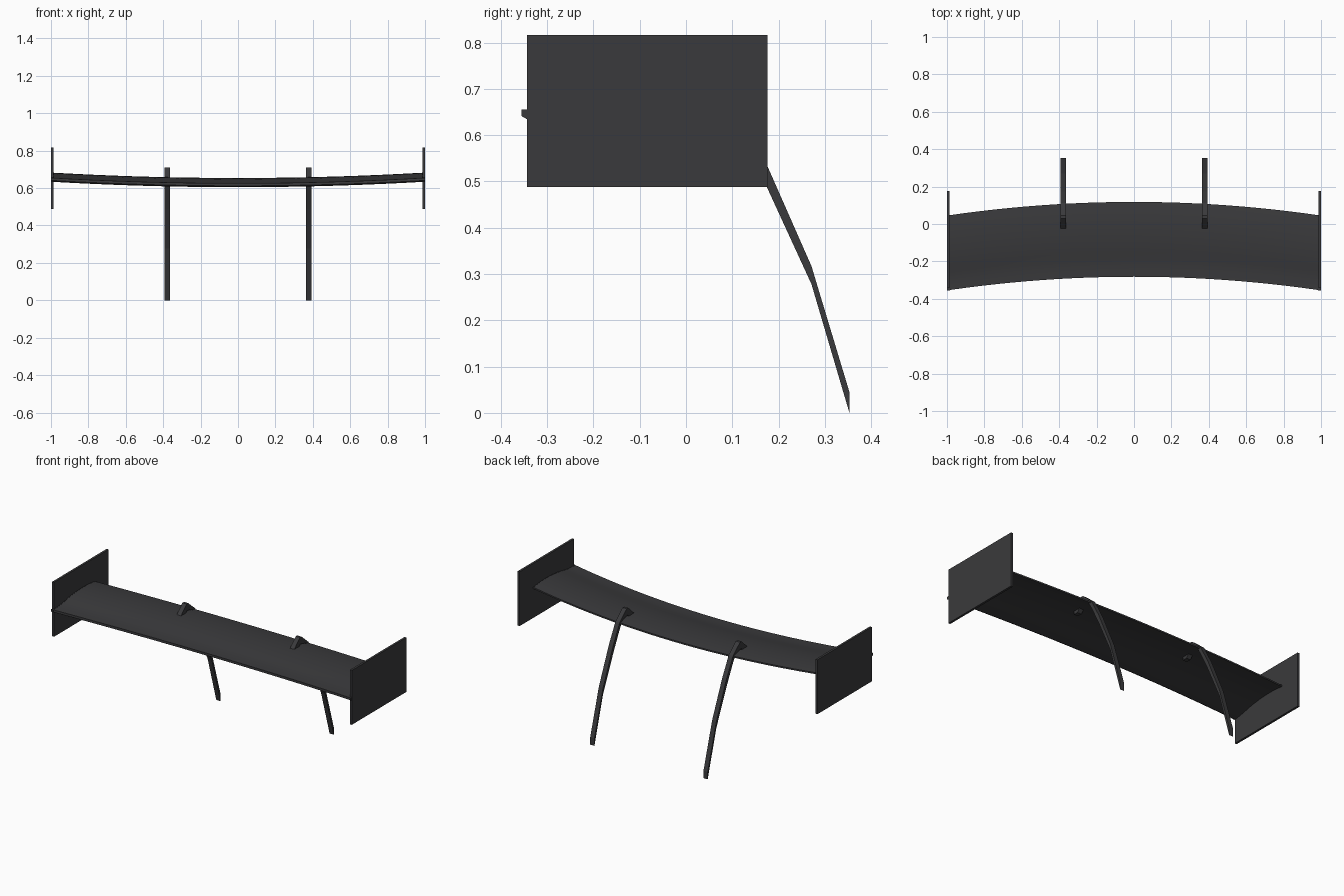
import bpy, bmesh, math

if "Cube" in bpy.data.objects:
    bpy.data.objects.remove(bpy.data.objects["Cube"])

mat = bpy.data.materials.new("dark_carbon")
mat.diffuse_color = (0.042, 0.042, 0.045, 1)
mat.use_nodes = True
mat.node_tree.nodes["Principled BSDF"].inputs["Base Color"].default_value = mat.diffuse_color


def finish(name, bm, smooth=False):
    bmesh.ops.recalc_face_normals(bm, faces=bm.faces)
    me = bpy.data.meshes.new(name)
    bm.to_mesh(me)
    bm.free()
    me.materials.append(mat)
    ob = bpy.data.objects.new(name, me)
    bpy.context.collection.objects.link(ob)
    if smooth:
        bpy.ops.object.select_all(action='DESELECT')
        ob.select_set(True)
        bpy.context.view_layer.objects.active = ob
        bpy.ops.object.shade_smooth_by_angle(angle=math.radians(30))
    return ob


def loft(name, rings, smooth=False):
    """Bridge a row of matching closed sections and cap both ends."""
    bm = bmesh.new()
    vs = [[bm.verts.new(p) for p in r] for r in rings]
    n = len(vs[0])
    for a, b in zip(vs, vs[1:]):
        for i in range(n):
            j = (i + 1) % n
            bm.faces.new((a[i], a[j], b[j], b[i]))
    bm.faces.new(vs[0])
    bm.faces.new(vs[-1])
    return finish(name, bm, smooth)


def prism(name, outline, x0, x1):
    return loft(name, [[(x, y, z) for y, z in outline] for x in (x0, x1)])


# Wing blade: arched section with a front lip, swept and raised to the tips
top = [(-0.282, 0.626), (-0.25, 0.627), (-0.22, 0.629), (-0.19, 0.633),
       (-0.15, 0.641), (-0.11, 0.647), (-0.06, 0.652), (-0.01, 0.654),
       (0.04, 0.653), (0.08, 0.650), (0.118, 0.645)]
under = [(0.118, 0.636), (0.08, 0.640), (0.04, 0.643), (-0.01, 0.643),
         (-0.06, 0.640), (-0.11, 0.634), (-0.15, 0.627), (-0.19, 0.618),
         (-0.22, 0.612), (-0.25, 0.607), (-0.27, 0.605), (-0.282, 0.612)]
stations = [-0.99 + 1.98 * i / 24 for i in range(25)]
loft("wing_blade", [[(x, y - 0.073 * x * x, z + 0.029 * x * x)
                     for y, z in top + under] for x in stations], True)

# Swan-neck arm outline: up from the foot, over the trailing edge, hooked in
arm = [(0.353, 0.0), (0.353, 0.045), (0.271, 0.317), (0.175, 0.535),
       (0.112, 0.652), (0.045, 0.709), (0.03, 0.709), (-0.03, 0.652),
       (-0.03, 0.628), (0.0, 0.628), (0.035, 0.668), (0.085, 0.655),
       (0.115, 0.605), (0.175, 0.487), (0.271, 0.278)]

# End plates and arms on both sides
plate = [(-0.343, 0.488), (0.176, 0.488), (0.176, 0.816), (-0.343, 0.816)]
for side, s in (("left", -1), ("right", 1)):
    prism(side + "_end_plate", plate, s * 0.987, s * 1.0)
    prism(side + "_support_arm", arm, s * 0.364, s * 0.392)

# Blade tips pass through the plates and show at their front edge
for side, s in (("left", -1), ("right", 1)):
    tip = [(y - 0.073, z + 0.029) for y, z in top + under]
    prism(side + "_blade_tip", tip, s * 0.985, s * 0.999)
